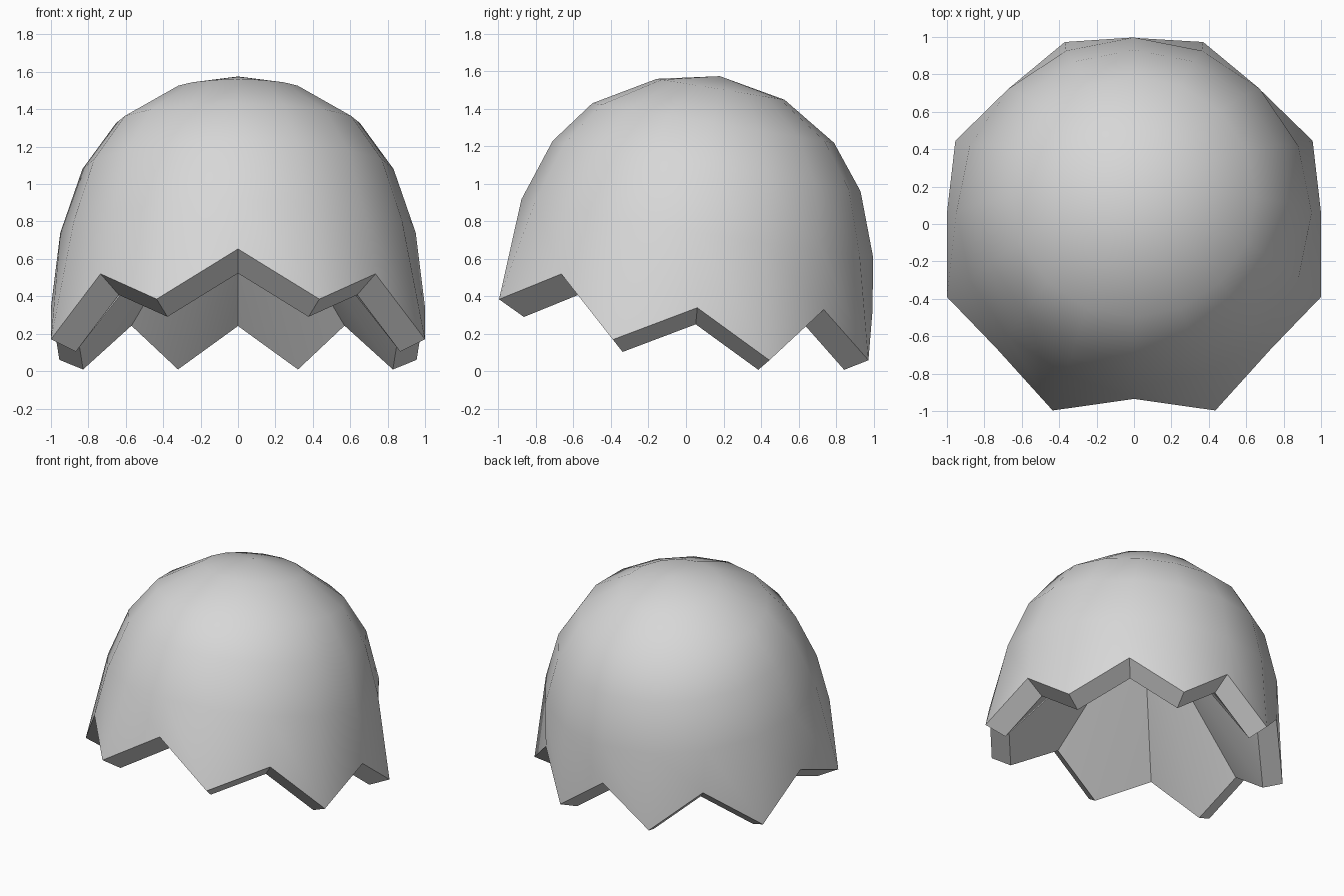
import bpy, bmesh, math
from mathutils import Vector, Matrix

if "Cube" in bpy.data.objects:
    bpy.data.objects.remove(bpy.data.objects["Cube"])

SIDES = 16
TILT = Matrix.Rotation(math.radians(-9.3), 3, 'X')

# dome rings, tilted back: centre y, centre z, radius, dip at the sides
RINGS = [(0.185, 1.505, 0.345, 0), (0.145, 1.325, 0.653, 0),
         (0.11, 1.095, 0.832, 0.015), (0.06, 0.765, 0.95, 0.025)]
APEX = Vector((0, 0.18, 1.575))

# jagged rim from front centre round the right side to back centre
RIM = [(0, -0.935, 0.653), (0.435, -0.997, 0.385), (0.735, -0.665, 0.52),
       (1.0, -0.39, 0.17), (1.0, 0.06, 0.34), (0.955, 0.445, 0.06),
       (0.657, 0.735, 0.33), (0.37, 0.973, 0.06), (0, 0.995, 0.328)]
RIM += [(-x, y, z) for x, y, z in RIM[-2:0:-1]]

# the rim wall runs inward towards a point below; the hollow is a plain cone
PIVOT, SHRINK = Vector((0, 0, -0.325)), 0.867
HOLLOW_TOP = Vector((0, 0.1, 1.2))


def ring(cy, cz, r, dip):
    pts = []
    for i in range(SIDES):
        a = 2 * math.pi * i / SIDES
        p = TILT @ Vector((r * math.sin(a), -r * math.cos(a), 0))
        pts.append(p + Vector((0, cy, cz - dip * math.sin(a) ** 2)))
    return pts


# broken eggshell: outer dome
bm = bmesh.new()
apex = bm.verts.new(APEX)
hollow = bm.verts.new(HOLLOW_TOP)
loops = [[bm.verts.new(p) for p in ring(*r)] for r in RINGS]
loops.append([bm.verts.new(p) for p in RIM])
# inner edge of the jagged rim
loops.append([bm.verts.new(PIVOT + (Vector(p) - PIVOT) * SHRINK) for p in RIM])
for i in range(SIDES):
    j = (i + 1) % SIDES
    bm.faces.new((apex, loops[0][i], loops[0][j]))
    for a, b in zip(loops, loops[1:]):
        bm.faces.new((a[i], b[i], b[j], a[j]))
    bm.faces.new((loops[-1][i], hollow, loops[-1][j]))
bmesh.ops.recalc_face_normals(bm, faces=bm.faces)
mesh = bpy.data.meshes.new("eggshell_cap")
bm.to_mesh(mesh)
bm.free()

shell = bpy.data.objects.new("eggshell_cap", mesh)
bpy.context.collection.objects.link(shell)
mat = bpy.data.materials.new("shell_white")
mat.diffuse_color = (0.68, 0.68, 0.68, 1)
mat.use_nodes = True
mat.node_tree.nodes["Principled BSDF"].inputs["Base Color"].default_value = mat.diffuse_color
mesh.materials.append(mat)

# smooth dome, crisp rim
bpy.context.view_layer.objects.active = shell
shell.select_set(True)
bpy.ops.object.shade_smooth_by_angle(angle=math.radians(40))
